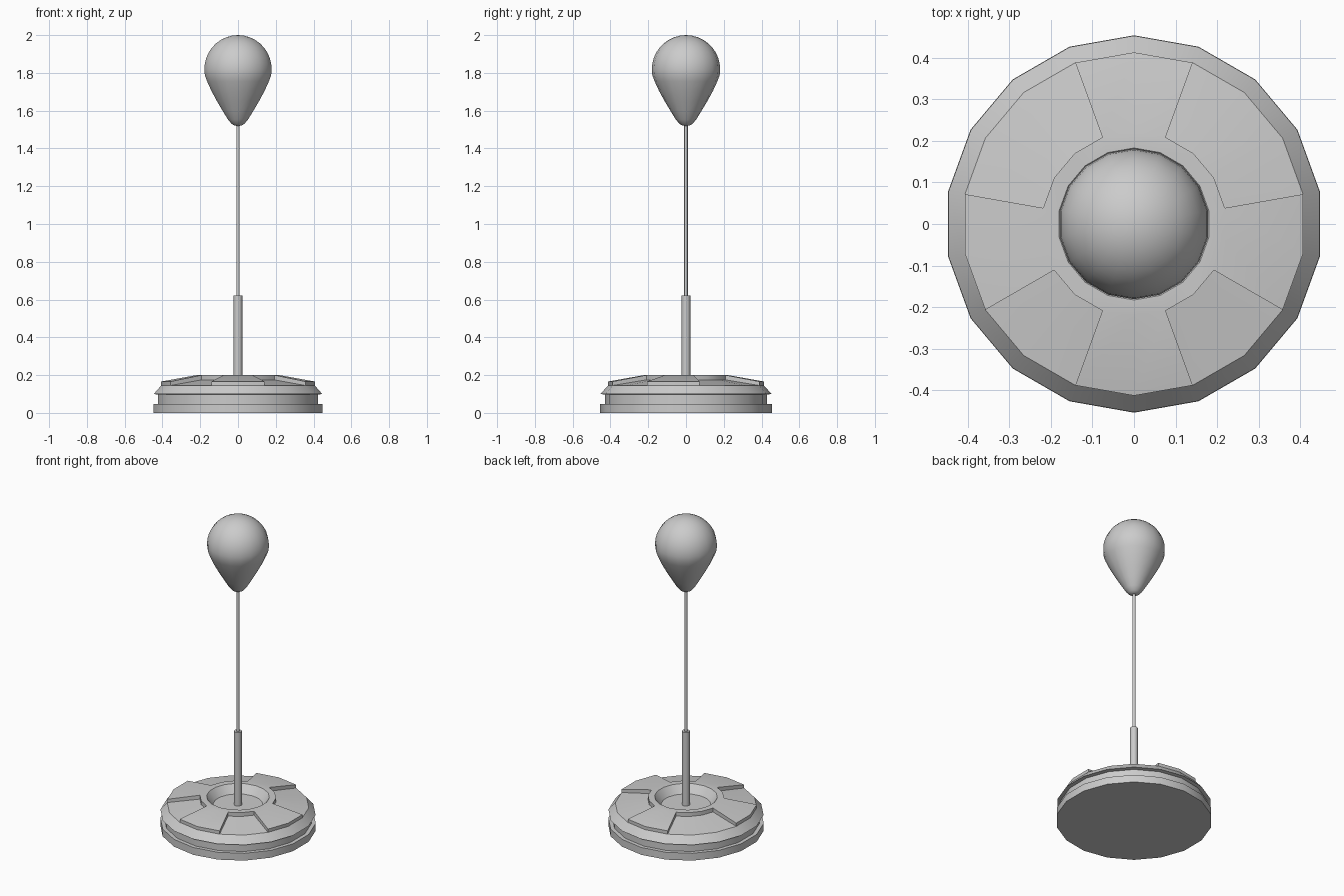
import bpy, bmesh
from math import radians, cos, sin

if "Cube" in bpy.data.objects:
    bpy.data.objects.remove(bpy.data.objects["Cube"])


def point(r, z, deg):
    a = radians(deg)
    return (r * cos(a), r * sin(a), z)


def sweep(bm, profile, start, end, step):
    """Revolve an (r, z) profile from start to end degrees."""
    for i in range(round((end - start) / step)):
        a, b = start + i * step, start + (i + 1) * step
        for (r0, z0), (r1, z1) in zip(profile, profile[1:]):
            quad = [point(r0, z0, a), point(r0, z0, b), point(r1, z1, b), point(r1, z1, a)]
            if r0 == 0:
                quad.pop(0)
            elif r1 == 0:
                quad.pop()
            bm.faces.new([bm.verts.new(p) for p in quad])


def finish(bm, name, angle=30):
    bmesh.ops.remove_doubles(bm, verts=bm.verts, dist=1e-4)
    bmesh.ops.recalc_face_normals(bm, faces=bm.faces)
    mesh = bpy.data.meshes.new(name)
    bm.to_mesh(mesh)
    bm.free()
    ob = bpy.data.objects.new(name, mesh)
    bpy.context.collection.objects.link(ob)
    bpy.ops.object.select_all(action='DESELECT')
    ob.select_set(True)
    bpy.context.view_layer.objects.active = ob
    bpy.ops.object.shade_smooth_by_angle(angle=radians(angle))


def lathe(name, profile, sides, angle=30):
    bm = bmesh.new()
    sweep(bm, profile, 90, 450, 360 / sides)
    finish(bm, name, angle)


# Base: stepped 18-sided disc with a sunken centre, deck split into raised and recessed sectors
skirt = [(0, 0), (0.454, 0), (0.454, 0.047), (0.43, 0.047), (0.43, 0.097), (0.453, 0.1), (0.413, 0.145)]
well = [(0.222, 0.2), (0.183, 0.2), (0.145, 0.15), (0, 0.15)]
recessed = [(0.413, 0.145), (0.222, 0.175), (0.222, 0.2)]
raised = [(0.413, 0.145), (0.413, 0.166), (0.222, 0.2)]

bm = bmesh.new()
sweep(bm, skirt, 10, 370, 20)
sweep(bm, well, 10, 370, 20)
for start, end in [(10, 70), (110, 170), (210, 250), (290, 330)]:
    sweep(bm, recessed, start, end, 20)
    # Side walls of each recess
    for deg in (start, end):
        wall = [recessed[0], raised[1], raised[2], recessed[1]]
        bm.faces.new([bm.verts.new(point(r, z, deg)) for r, z in wall])
for start, end in [(70, 110), (170, 210), (250, 290), (330, 370)]:
    sweep(bm, raised, start, end, 20)
finish(bm, "base")

# Stem: thick sleeve and thin rod
lathe("stem_sleeve", [(0, 0.148), (0.023, 0.148), (0.023, 0.622), (0, 0.622)], 12, 40)
lathe("stem_rod", [(0, 0.6), (0.0095, 0.6), (0.0095, 1.54), (0, 1.54)], 10, 40)

# Teardrop bulb: hemisphere on top, tapering below
drop = [(0, 1.519), (0.018, 1.521), (0.034, 1.53), (0.054, 1.553), (0.083, 1.6),
        (0.113, 1.65), (0.143, 1.705), (0.166, 1.755)]
dome = [(0.181 * cos(radians(t)), 1.819 + 0.181 * sin(radians(t))) for t in range(-10, 90, 10)]
lathe("teardrop_bulb", drop + dome + [(0, 2.0)], 18, 60)
